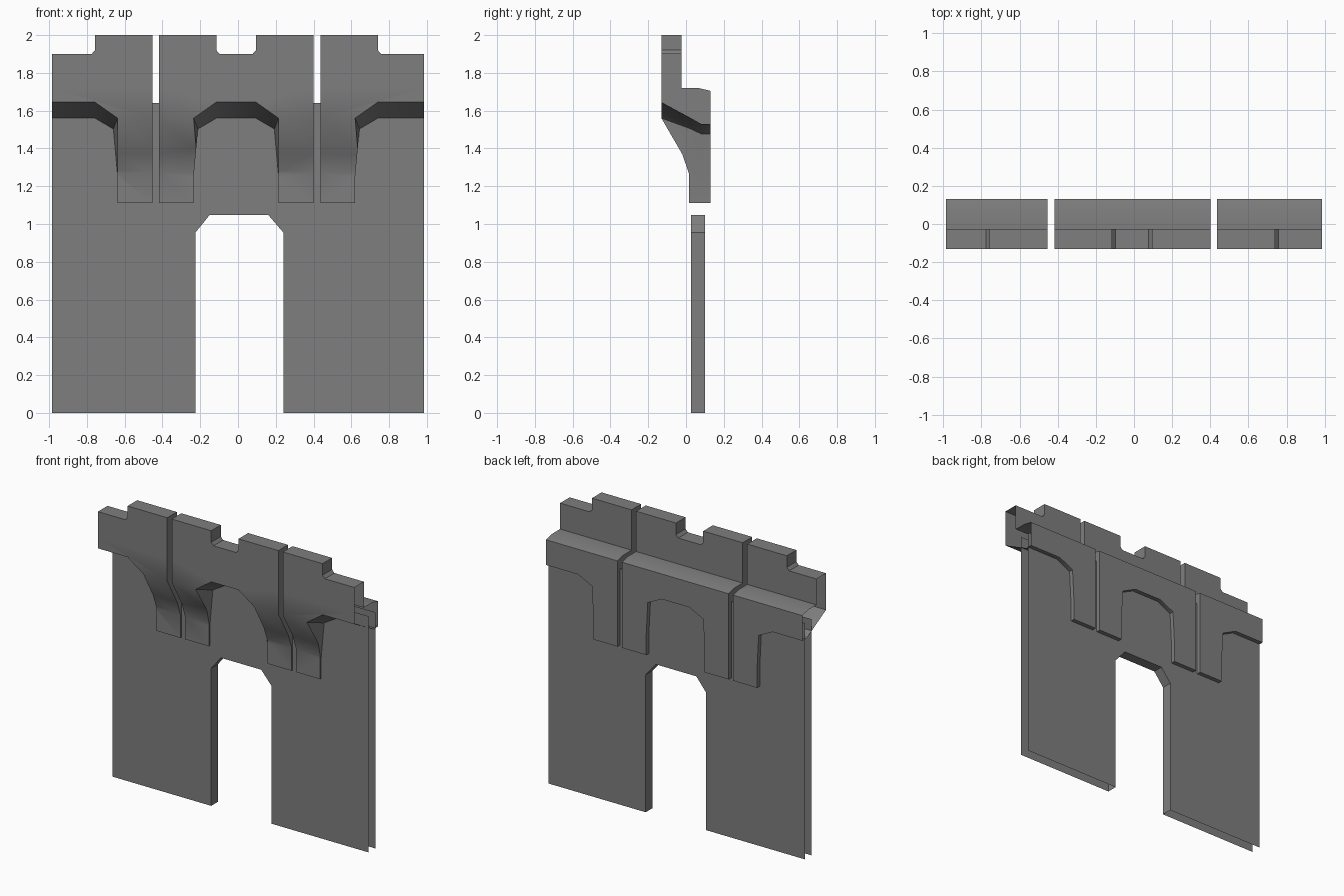
import bpy, bmesh
from math import radians

if "Cube" in bpy.data.objects:
    bpy.data.objects.remove(bpy.data.objects["Cube"])

END = 0.985

stone = bpy.data.materials.new("dark_stone")
stone.diffuse_color = (0.21, 0.21, 0.21, 1)
stone.use_nodes = True
stone.node_tree.nodes["Principled BSDF"].inputs["Base Color"].default_value = stone.diffuse_color


def loft(name, rings):
    """Closed solid skinned through matching rings of points."""
    bm = bmesh.new()
    vs = [[bm.verts.new(p) for p in ring] for ring in rings]
    n = len(vs[0])
    for r0, r1 in zip(vs, vs[1:]):
        for i in range(n):
            j = (i + 1) % n
            bm.faces.new((r0[i], r0[j], r1[j], r1[i]))
    bm.faces.new(vs[0])
    bm.faces.new(vs[-1])
    bmesh.ops.recalc_face_normals(bm, faces=bm.faces)
    me = bpy.data.meshes.new(name)
    bm.to_mesh(me)
    bm.free()
    me.materials.append(stone)
    ob = bpy.data.objects.new(name, me)
    bpy.context.collection.objects.link(ob)
    return ob


def slab(name, outline, y0, y1):
    return loft(name, [[(x, y, z) for x, z in outline] for y in (y0, y1)])


def cut(ob, cutter):
    cutter.hide_render = True
    mod = ob.modifiers.new("cut", 'BOOLEAN')
    mod.operation = 'DIFFERENCE'
    mod.solver = 'EXACT'
    mod.object = cutter
    bpy.context.view_layer.objects.active = ob
    bpy.ops.object.modifier_apply(modifier=mod.name)
    bpy.data.objects.remove(cutter)


def open_faces(ob, test):
    """Remove the faces that the modular piece leaves open."""
    bm = bmesh.new()
    bm.from_mesh(ob.data)
    bm.normal_update()
    gone = [f for f in bm.faces if test(f.calc_center_median(), f.normal)]
    bmesh.ops.delete(bm, geom=gone, context='FACES')
    bm.to_mesh(ob.data)
    bm.free()


# Wall with chamfered doorway, open along its outer rim
wall = slab("wall", [(-END, 0), (-0.225, 0), (-0.225, 0.955), (-0.15, 1.048),
                     (0.16, 1.048), (0.24, 0.955), (0.24, 0), (END, 0),
                     (END, 1.64), (-END, 1.64)], 0.027, 0.1)
open_faces(wall, lambda c, n: abs(n.y) < 0.5 and
           (abs(c.x) > 0.97 or c.z > 1.6 or c.z < 0.01))

# Parapet: side profile run along the wall
profile = [(-0.13, 2), (-0.13, 1.72), (-0.13, 1.56), (-0.02, 1.37),
           (0.015, 1.27), (0.015, 1.11), (0.13, 1.11), (0.13, 1.705),
           (0.065, 1.72), (-0.025, 1.72), (-0.025, 2)]
parapet = loft("parapet", [[(x, y, z) for y, z in profile] for x in (-END, END)])


def arch_ring(a, b, y, top, shoulder, spread):
    half = [(0.12, 1.0), (0.12, 1.25), (spread, shoulder), (0, top)]
    return ([(a - s, y, z) for s, z in half] +
            [(b + s, y, z) for s, z in reversed(half)])


# Tapered arches between the corbels, and the crenel gaps above them
for a, b in ((-1.2, -0.757), (-0.115, 0.095), (0.74, 1.2)):
    cut(parapet, loft("arch_cutter", [
        arch_ring(a, b, -0.2, 1.645, 1.56, 0.12),
        arch_ring(a, b, -0.13, 1.645, 1.56, 0.12),
        arch_ring(a, b, 0.027, 1.56, 1.503, 0.097),
        arch_ring(a, b, 0.08, 1.53, 1.477, 0.108),
        arch_ring(a, b, 0.2, 1.53, 1.477, 0.108)]))
    cut(parapet, slab("crenel_cutter", [
        (a, 2.1), (a, 1.92), (a + 0.018, 1.9), (b - 0.018, 1.9),
        (b, 1.92), (b, 2.1)], -0.2, 0.1))

# Narrow slots splitting the parapet
for x in (-0.4355, 0.4185):
    cut(parapet, slab("slot_cutter", [
        (x - 0.0175, 1), (x + 0.0175, 1), (x + 0.0175, 2.1),
        (x - 0.0175, 2.1)], -0.2, 0.2))

open_faces(parapet, lambda c, n: abs(n.x) > 0.9 and abs(c.x) > 0.98)

# Soft shading down the corbel curve
bpy.ops.object.select_all(action='DESELECT')
parapet.select_set(True)
bpy.context.view_layer.objects.active = parapet
bpy.ops.object.shade_smooth_by_angle(angle=radians(34))
